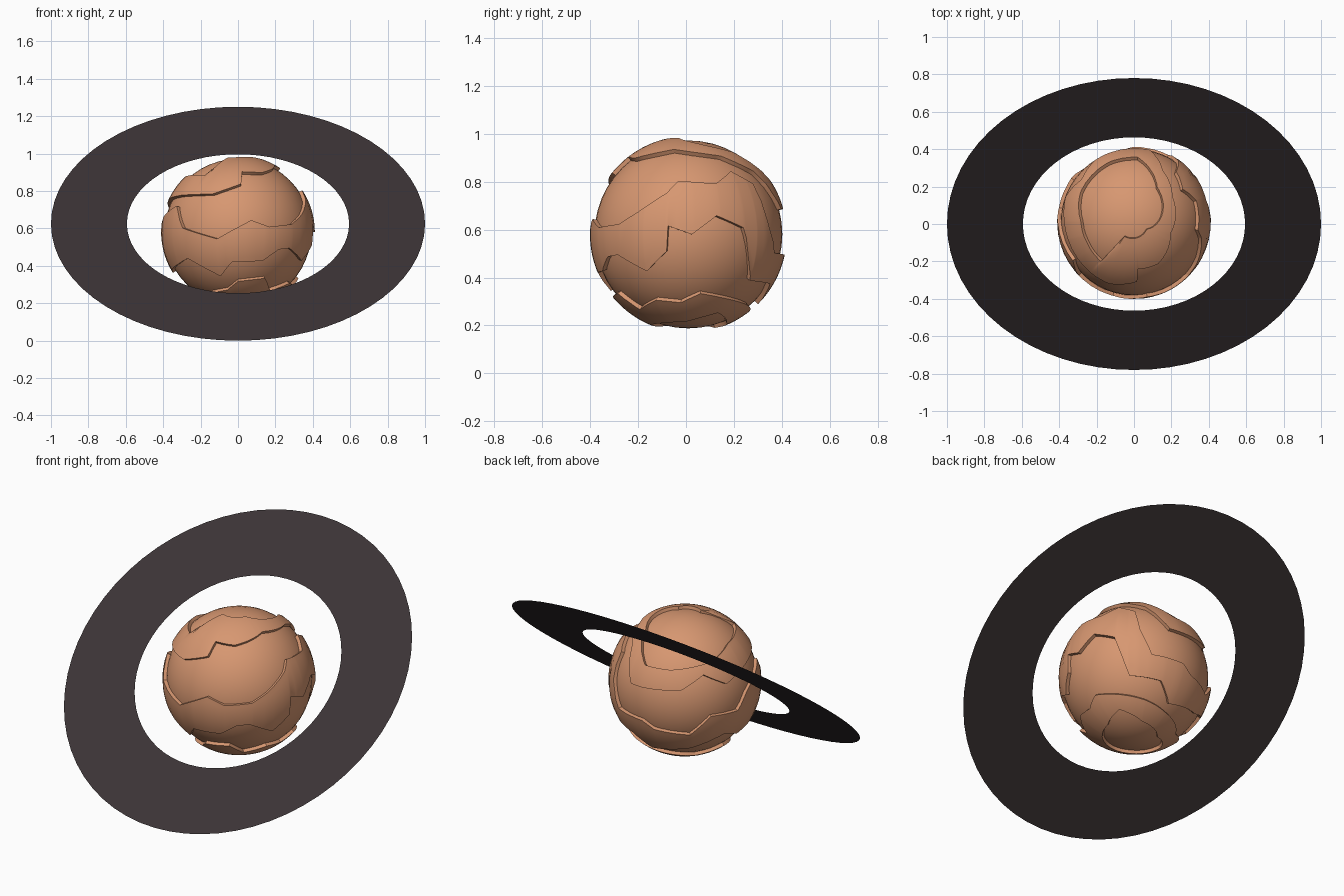
import bpy
import math
from mathutils import Vector, Matrix

if "Cube" in bpy.data.objects:
    bpy.data.objects.remove(bpy.data.objects["Cube"], do_unlink=True)

CENTRE = Vector((0.0, 0.01, 0.58))
TILT = math.radians(38.7)


def make_material(name, color):
    mat = bpy.data.materials.new(name)
    mat.use_nodes = True
    mat.diffuse_color = color
    mat.node_tree.nodes["Principled BSDF"].inputs["Base Color"].default_value = color
    return mat


sandstone = make_material("sandstone orange", (0.68, 0.31, 0.165, 1))
charcoal = make_material("charcoal brown", (0.045, 0.034, 0.036, 1))


def add_object(name, verts, faces, mat):
    mesh = bpy.data.meshes.new(name)
    mesh.from_pydata(verts, [], faces)
    mesh.materials.append(mat)
    obj = bpy.data.objects.new(name, mesh)
    bpy.context.collection.objects.link(obj)
    return obj


def smooth(obj, degrees):
    bpy.ops.object.select_all(action="DESELECT")
    obj.select_set(True)
    bpy.context.view_layer.objects.active = obj
    bpy.ops.object.shade_smooth_by_angle(angle=math.radians(degrees))


def grid_faces(rows, columns):
    """Quads joining closed loops of vertices, one loop per row."""
    return [(r * columns + c, r * columns + (c + 1) % columns,
             (r + 1) * columns + (c + 1) % columns, (r + 1) * columns + c)
            for r in range(rows - 1) for c in range(columns)]


def latitude_at(outline, az):
    """Latitude of a closed jagged outline at an azimuth."""
    pts = sorted(outline)
    pts = [(pts[-1][0] - 360, pts[-1][1])] + pts + [(pts[0][0] + 360, pts[0][1])]
    for (a, la), (b, lb) in zip(pts, pts[1:]):
        if a <= az <= b:
            return la + (lb - la) * (az - a) / max(b - a, 1e-6)


def on_sphere(az, lat, radius):
    a, b = math.radians(az), math.radians(lat)
    return CENTRE + radius * Vector((math.cos(b) * math.cos(a),
                                     math.cos(b) * math.sin(a), math.sin(b)))


def crust_plate(name, upper, lower, radius, steps=8):
    """Raised shell between two jagged outlines, with walls to the core."""
    azimuths = {a for a, _ in upper + lower} | set(range(-180, 180, 8))
    azimuths = sorted(azimuths)
    layers = [(0, 0.37)] + [(i / steps, radius) for i in range(steps + 1)] + [(1, 0.37)]
    verts = []
    for t, r in layers:
        for az in azimuths:
            low, high = latitude_at(lower, az), latitude_at(upper, az)
            verts.append(on_sphere(az, low + (high - low) * t, r))
    obj = add_object(name, verts, grid_faces(len(layers), len(azimuths)), sandstone)
    smooth(obj, 30)


# Round core
bpy.ops.mesh.primitive_uv_sphere_add(segments=48, ring_count=24, radius=0.392,
                                     location=CENTRE)
core = bpy.context.object
core.name = "planet_core"
core.data.materials.append(sandstone)
smooth(core, 30)

# Crust outlines as (azimuth, latitude) corners
cap_hole = [(-156, 48), (-130, 48), (-124, 77), (-29, 79), (56, 57), (75, 42),
            (87, 32), (112, 32), (151, 37), (179, 46)]
cap_edge = [(-166, 27), (-145, 29), (-112, 30), (-87, 39), (-85, 52), (-60, 51),
            (-17, 60), (33, 53), (60, 40), (67, 31), (78, 15), (88, 15),
            (122, 17), (141, 28), (160, 18), (179, 24)]
belt_top = [(-170, 12), (-148, 20), (-136, 3), (-106, -5), (-97, 0), (-80, 9),
            (-66, 4), (-45, 6), (-32, 13), (-14, 25), (-7, 33), (19, 31), (34, 40),
            (50, 31), (54, 9), (63, -11), (90, -12), (100, -18), (129, -21),
            (145, -5), (169, -6), (179, 6)]
belt_bottom = [(-150, -25), (-134, -20), (-106, -35), (-95, -23), (-70, -22),
               (-57, -13), (-47, -12), (-27, -22), (-13, -10), (-12, 5), (2, 0),
               (17, 11), (34, 4), (45, -28), (73, -30), (88, -45), (130, -38),
               (160, -25), (178, -32)]
base_top = [(-140, -55), (-102, -49), (-90, -40), (-64, -37), (-50, -50),
            (-26, -42), (-6, -44), (9, -37), (60, -46), (90, -52), (140, -58),
            (175, -48)]
base_hole = [(-120, -70), (-60, -66), (0, -62), (30, -53), (62, -64), (120, -72),
             (178, -66)]

crust_plate("cap_crust", cap_hole, cap_edge, 0.41)
crust_plate("belt_crust", belt_top, belt_bottom, 0.411)
crust_plate("base_crust", base_top, base_hole, 0.41)

# Flat tilted ring made of concentric bands
SIDES = 64
tilt = Matrix.Translation((0, 0, 0.625)) @ Matrix.Rotation(TILT, 4, "X")
radii = [0.594, 0.69, 0.74, 0.85, 0.89, 1.0]
for number, (inner, outer) in enumerate(zip(radii, radii[1:]), 1):
    loop = [(r, 2 * math.pi * i / SIDES) for r in (outer, inner) for i in range(SIDES)]
    corners = [tilt @ Vector((r * math.cos(a), r * math.sin(a), 0)) for r, a in loop]
    add_object(f"ring_band_{number}", corners, grid_faces(2, SIDES), charcoal)
